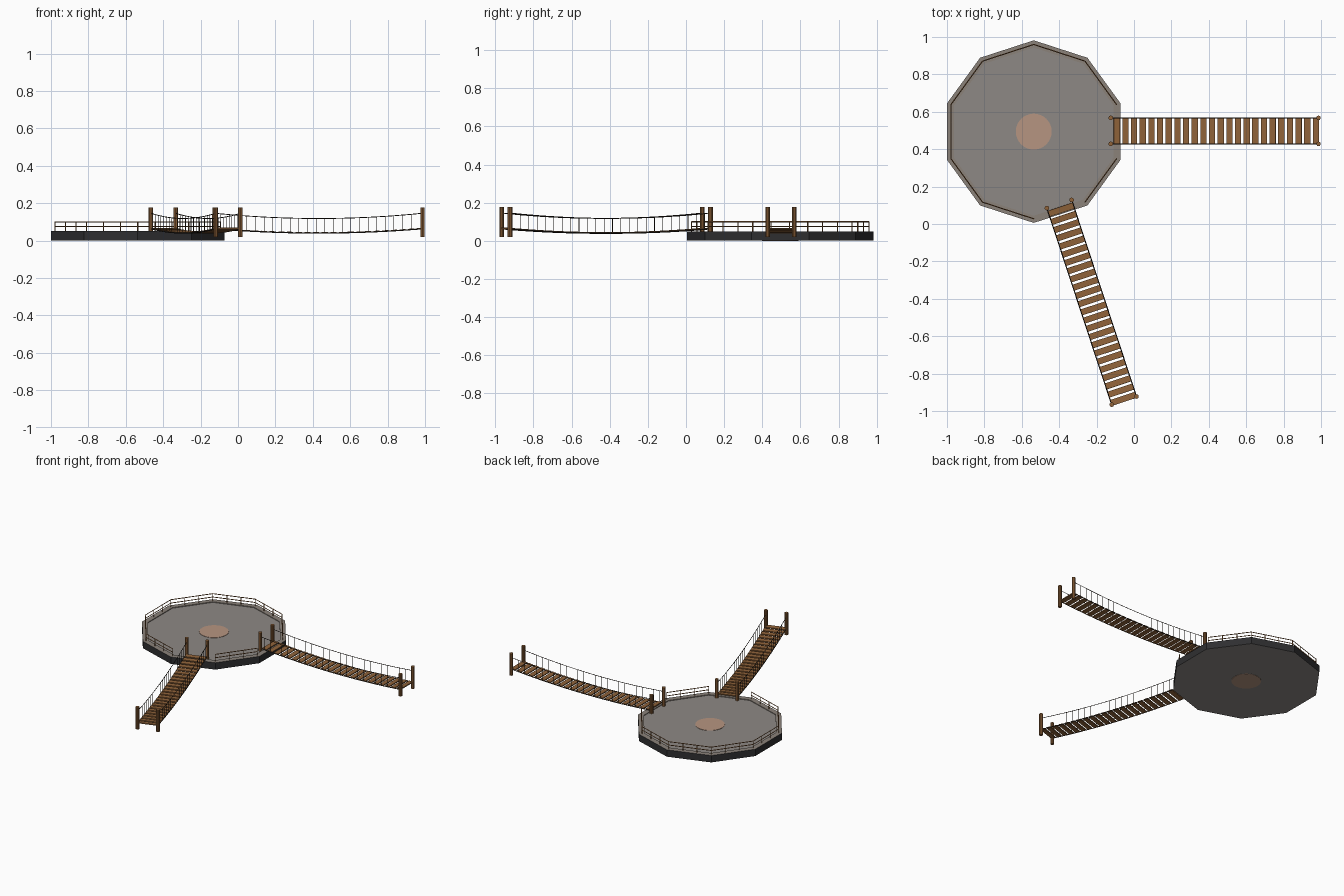
import bpy, bmesh, math
from mathutils import Vector, Matrix

if "Cube" in bpy.data.objects:
    bpy.data.objects.remove(bpy.data.objects["Cube"])


def mat(name, rgb):
    m = bpy.data.materials.new(name)
    m.diffuse_color = (*rgb, 1)
    m.use_nodes = True
    m.node_tree.nodes["Principled BSDF"].inputs["Base Color"].default_value = m.diffuse_color
    return m


STONE = mat("grey_stone", (0.27, 0.25, 0.235))
DARK = mat("dark_edge", (0.028, 0.028, 0.030))
RIM = mat("warm_grey_rim", (0.26, 0.225, 0.195))
CLAY = mat("clay_disc", (0.47, 0.30, 0.22))
WOOD = mat("brown_wood", (0.28, 0.125, 0.042))
ROPE = mat("dark_rope", (0.025, 0.018, 0.012))

CENTRE = Vector((-0.536, 0.494, 0))
RADIUS = 0.488


def finish(bm, name, mats):
    me = bpy.data.meshes.new(name)
    bmesh.ops.recalc_face_normals(bm, faces=bm.faces)
    bm.to_mesh(me)
    bm.free()
    for m in mats:
        me.materials.append(m)
    ob = bpy.data.objects.new(name, me)
    bpy.context.collection.objects.link(ob)
    return ob


def rod(bm, a, b, r, sides=4):
    """Straight cylinder between two points."""
    a, b = Vector(a), Vector(b)
    d = b - a
    m = Matrix.Translation((a + b) / 2) @ d.to_track_quat('Z', 'Y').to_matrix().to_4x4()
    bmesh.ops.create_cone(bm, cap_ends=True, segments=sides, radius1=r, radius2=r,
                          depth=d.length, matrix=m)


def corner(k, r, z):
    a = math.radians(18 + 36 * k)
    return CENTRE + Vector((r * math.cos(a), r * math.sin(a), z))


# Ten-sided platform: dark outer wall, raised rim, slightly sunk floor
bm = bmesh.new()
profile = [(RADIUS, 0.001), (RADIUS, 0.05), (0.449, 0.05), (0.449, 0.045)]
rings = [[bm.verts.new(corner(k, r, z)) for k in range(10)] for r, z in profile]
for i, slot in enumerate((1, 2, 2)):
    for k in range(10):
        n = (k + 1) % 10
        f = bm.faces.new((rings[i][k], rings[i][n], rings[i + 1][n], rings[i + 1][k]))
        f.material_index = slot
bm.faces.new(rings[0])
bm.faces.new(rings[-1])
finish(bm, "platform", [STONE, DARK, RIM])

# Round centre disc running through the platform
bm = bmesh.new()
rod(bm, CENTRE, CENTRE + Vector((0, 0, 0.047)), 0.096, 32)
finish(bm, "centre_disc", [CLAY])

# Railing on every side except the two bridge sides (edges k=9 and k=7)
bm = bmesh.new()
for k in range(10):
    if k in (7, 9):
        continue
    a, b = corner(k, 0.466, 0), corner(k + 1, 0.466, 0)
    for z in (0.076, 0.100):
        up = Vector((0, 0, z))
        rod(bm, a + up, b + up, 0.003)
    for i in range(4):
        p = a.lerp(b, i / 3)
        rod(bm, p + Vector((0, 0, 0.045)), p + Vector((0, 0, 0.102)), 0.003)
finish(bm, "platform_railing", [WOOD])


def bridge(name, near, far):
    near, far = Vector((*near, 0)), Vector((*far, 0))
    along = (far - near).normalized()
    side = Vector((-along.y, along.x, 0))
    length = (far - near).length
    half = 0.0695
    count = 24

    def point(t, z_end, sag, offset=0):
        p = near.lerp(far, t) + side * offset
        p.z = z_end - sag * 4 * t * (1 - t)
        return p

    # End posts
    bm = bmesh.new()
    for end in (near, far):
        for s in (-half, half):
            p = end + side * s
            rod(bm, p + Vector((0, 0, 0.02)), p + Vector((0, 0, 0.177)), 0.0125, 10)
    finish(bm, name + "_posts", [WOOD])

    # Sagging planks
    bm = bmesh.new()
    ts = [(0.032 + 0.0463 * i) / length for i in range(count)]
    for t in ts:
        c = point(t, 0.065, 0.023)
        d = (point(t + 0.01, 0.065, 0.023) - point(t - 0.01, 0.065, 0.023)).normalized()
        n = d.cross(side)
        m = Matrix((d, side, n)).transposed().to_4x4()
        m = Matrix.Translation(c) @ m @ Matrix.Diagonal((0.033, 0.139, 0.007, 1))
        bmesh.ops.create_cube(bm, size=1, matrix=m)
    finish(bm, name + "_planks", [WOOD])

    # Deck ropes, hand ropes and hangers
    bm = bmesh.new()
    for s in (-half, half):
        for z, sag, r in ((0.063, 0.023, 0.003), (0.146, 0.028, 0.0022)):
            pts = [point(i / 24, z, sag, s) for i in range(25)]
            for a, b in zip(pts, pts[1:]):
                rod(bm, a, b, r)
        for t in ts[:-1]:
            rod(bm, point(t, 0.063, 0.023, s), point(t, 0.146, 0.028, s), 0.0013)
    finish(bm, name + "_ropes", [ROPE])


bridge("east_bridge", (-0.124, 0.498), (0.9865, 0.498))
bridge("south_bridge", (-0.3995, 0.107), (-0.053, -0.944))
